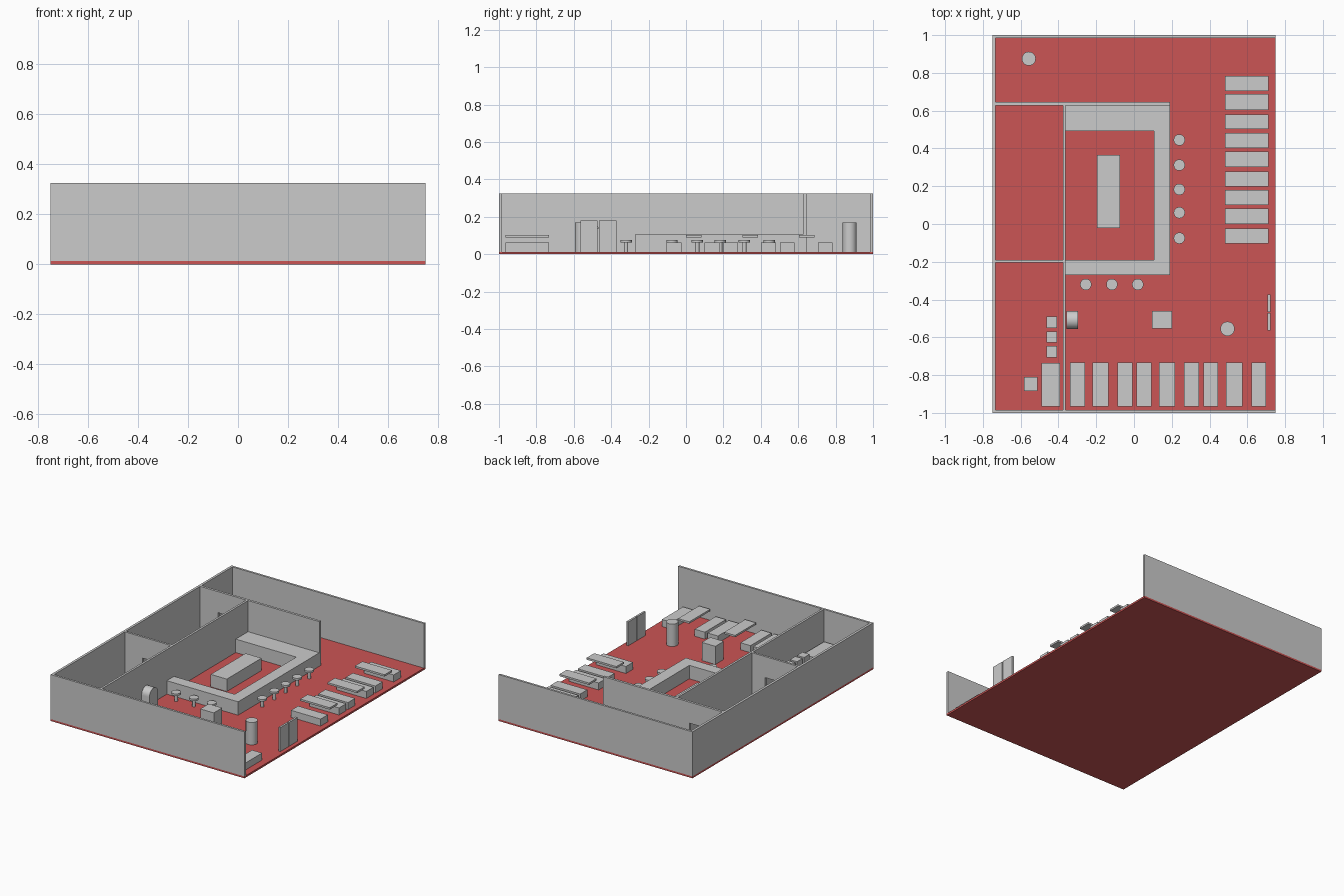
import bpy, bmesh, math
from mathutils import Vector

if "Cube" in bpy.data.objects:
    bpy.data.objects.remove(bpy.data.objects["Cube"])

F = 0.013      # floor top
H = 0.325      # wall top


def prism(name, pts, extrude):
    """Extrude a flat outline along a vector."""
    bm = bmesh.new()
    face = bm.faces.new([bm.verts.new(p) for p in pts])
    res = bmesh.ops.extrude_face_region(bm, geom=[face])
    verts = [g for g in res["geom"] if isinstance(g, bmesh.types.BMVert)]
    bmesh.ops.translate(bm, verts=verts, vec=Vector(extrude))
    bmesh.ops.recalc_face_normals(bm, faces=bm.faces)
    me = bpy.data.meshes.new(name)
    bm.to_mesh(me)
    bm.free()
    ob = bpy.data.objects.new(name, me)
    bpy.context.collection.objects.link(ob)
    return ob


def box(name, x0, x1, y0, y1, z0, z1):
    pts = [(x0, y0, z0), (x1, y0, z0), (x1, y1, z0), (x0, y1, z0)]
    return prism(name, pts, (0, 0, z1 - z0))


def cylinder(name, x, y, r, z0, z1):
    bpy.ops.mesh.primitive_cylinder_add(vertices=32, radius=r, depth=z1 - z0,
                                        location=(x, y, (z0 + z1) / 2))
    ob = bpy.context.object
    ob.name = name
    bpy.ops.object.shade_smooth_by_angle()
    return ob


# Red floor
floor = box("floor", -0.75, 0.75, -1, 1, 0, F)
red = bpy.data.materials.new("floor_red")
red.diffuse_color = (0.6, 0.09, 0.09, 1)
red.use_nodes = True
red.node_tree.nodes["Principled BSDF"].inputs["Base Color"].default_value = red.diffuse_color
floor.data.materials.append(red)

# Outer walls (right side is open) and long inner wall
box("left_wall", -0.75, -0.733, -1, 1, F, H)
box("front_wall", -0.733, 0.75, -1, -0.985, F, H)
box("back_wall", -0.733, 0.75, 0.985, 1, F, H)
box("long_inner_wall", -0.377, -0.362, -0.985, 0.628, F, H)


# Cross walls with a doorway notch
def door_wall(name, x1, y0, y1):
    a, b, top = -0.595, -0.48, 0.178
    outline = [(-0.733, F), (a, F), (a, top), (b, top), (b, F),
               (x1, F), (x1, H), (-0.733, H)]
    prism(name, [(x, y0, z) for x, z in outline], (0, y1 - y0, 0))


door_wall("kitchen_back_wall", 0.19, 0.628, 0.645)
door_wall("office_wall", -0.377, -0.205, -0.19)

# U-shaped counter and island
counter = [(-0.362, -0.27), (0.19, -0.27), (0.19, 0.628), (-0.362, 0.628),
           (-0.362, 0.492), (0.107, 0.492), (0.107, -0.19), (-0.362, -0.19)]
prism("counter", [(x, y, F) for x, y in counter], (0, 0, 0.107 - F))
box("island", -0.197, -0.073, -0.02, 0.365, F, 0.1)

# Counter stools
stools = [(0.24, y) for y in (0.445, 0.312, 0.183, 0.06, -0.075)]
stools += [(x, -0.32) for x in (-0.255, -0.117, 0.02)]
for x, y in stools:
    cylinder("stool_stem", x, y, 0.011, F, 0.064)
    cylinder("stool_seat", x, y, 0.03, 0.062, 0.076)

# Booths: bench, table, bench along each side
SEAT, TABLE = (F, 0.062), (0.089, 0.102)
for start in (-0.103, 0.204 - 0.005, 0.507 - 0.005):
    for part, off, w, z in (("bench", 0, 0.079, SEAT), ("table", 0.102, 0.083, TABLE),
                            ("bench", 0.203, 0.079, SEAT)):
        box("side_" + part, 0.482, 0.712, start + off, start + off + w, *z)
front = [(-0.34, -0.26), (-0.219, -0.134), (-0.087, -0.008),
         (0.014, 0.092), (0.133, 0.218), (0.266, 0.345),
         (0.367, 0.446), (0.488, 0.575), (0.622, 0.7)]
for i, (a, b) in enumerate(front):
    is_table = i % 3 == 1
    box("front_table" if is_table else "front_bench", a, b, -0.965, -0.733,
        *(TABLE if is_table else SEAT))

# Entrance doors
for y in (-0.565, -0.465):
    box("entrance_door", 0.708, 0.722, y, y + 0.093, F, 0.18)

# Round posts
cylinder("front_post", 0.495, -0.555, 0.038, F, 0.17)
cylinder("back_post", -0.557, 0.875, 0.037, F, 0.17)

# Arched music cabinet and service stand
r, cy, sy = 0.048, -0.508, 0.117
arch = [(-0.357, cy - r, F), (-0.357, cy + r, F)]
arch += [(-0.357, cy + r * math.cos(t), sy + r * math.sin(t))
         for t in (math.pi * i / 16 for i in range(17))]
cabinet = prism("arched_cabinet", arch, (0.06, 0, 0))
bpy.context.view_layer.objects.active = cabinet
cabinet.select_set(True)
bpy.ops.object.shade_smooth_by_angle()
box("service_stand", 0.095, 0.2, -0.553, -0.46, F, 0.14)

# Office furniture
box("office_desk", -0.49, -0.393, -0.965, -0.735, F, 0.11)
box("office_chair", -0.583, -0.51, -0.885, -0.81, F, 0.065)
for y in (-0.55, -0.628, -0.706):
    box("filing_cabinet", -0.462, -0.407, y, y + 0.06, F, 0.14)
